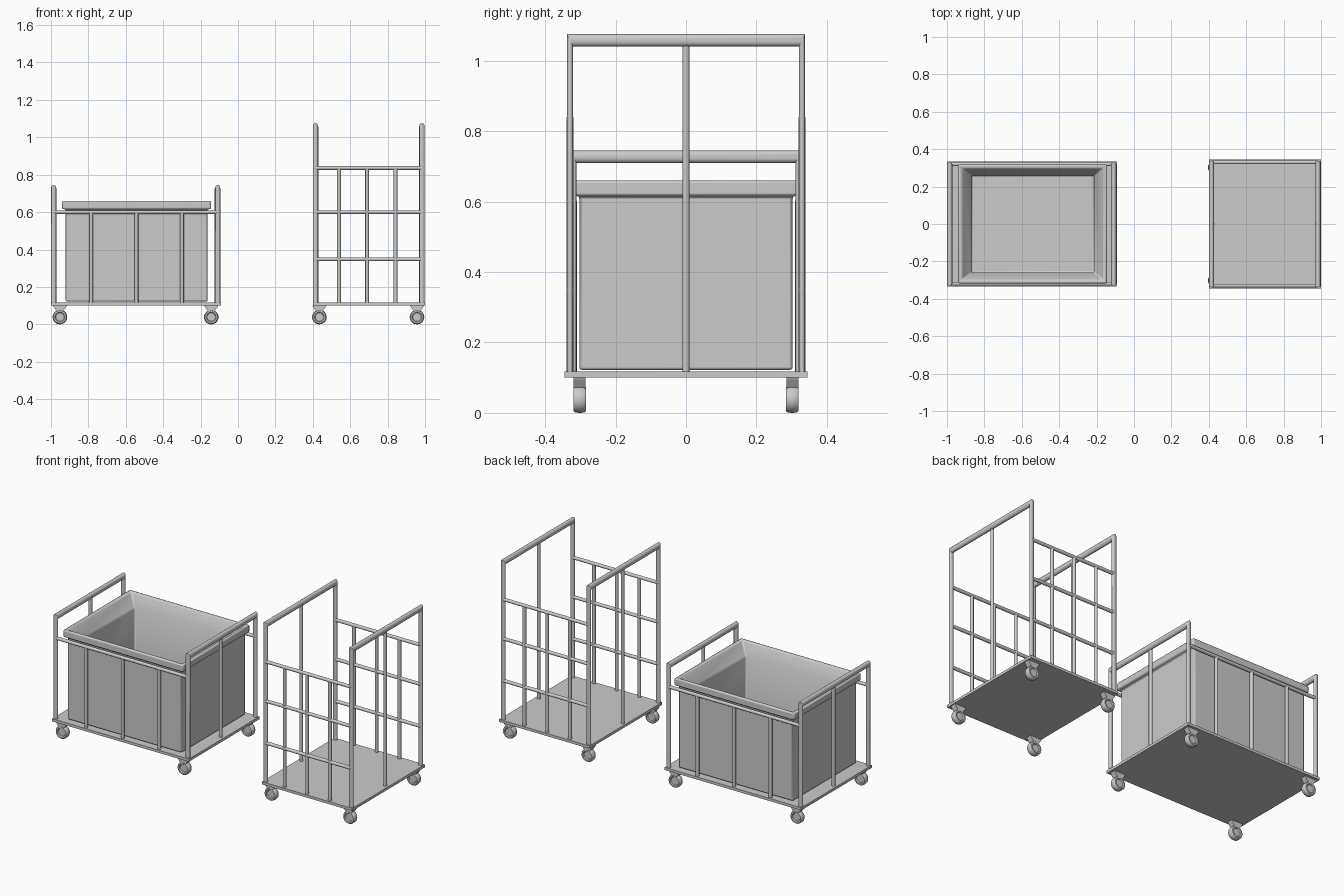
import bpy, bmesh
from math import sin, cos, pi, radians
from mathutils import Vector

if "Cube" in bpy.data.objects:
    bpy.data.objects.remove(bpy.data.objects["Cube"])


def make(name, rings, caps=True, smooth=40, bevel=0):
    """Skin a list of equally sized vertex rings into one object."""
    bm = bmesh.new()
    rows = [[bm.verts.new(p) for p in r] for r in rings]
    n = len(rows[0])
    for a, b in zip(rows, rows[1:]):
        for i in range(n):
            j = (i + 1) % n
            bm.faces.new((a[i], a[j], b[j], b[i]))
    if caps:
        bm.faces.new(rows[0])
        bm.faces.new(rows[-1])
    bmesh.ops.recalc_face_normals(bm, faces=bm.faces)
    me = bpy.data.meshes.new(name)
    bm.to_mesh(me)
    bm.free()
    ob = bpy.data.objects.new(name, me)
    bpy.context.collection.objects.link(ob)
    if bevel:
        m = ob.modifiers.new("bevel", 'BEVEL')
        m.width, m.segments, m.limit_method = bevel, 2, 'ANGLE'
    bpy.ops.object.select_all(action='DESELECT')
    ob.select_set(True)
    bpy.context.view_layer.objects.active = ob
    if smooth:
        bpy.ops.object.shade_smooth_by_angle(angle=radians(smooth))
    return ob


def rect(cx, hx, hy, z):
    return [(cx + sx * hx, sy * hy, z) for sx, sy in ((-1, -1), (1, -1), (1, 1), (-1, 1))]


def tube(name, a, b, r=0.01, n=16):
    a, b = Vector(a), Vector(b)
    q = (b - a).to_track_quat('Z', 'Y')
    ring = [q @ Vector((r * cos(2 * pi * i / n), r * sin(2 * pi * i / n), 0)) for i in range(n)]
    make(name, [[p + v for v in ring] for p in (a, b)])


def end_frame(name, x, y, top, n=20):
    """U-shaped handle of flattened tube with mitred corners."""
    rx, ry, rz = 0.0138, 0.009, 0.0175
    rings = []
    for s, z, k in ((-1, 0.115, 0), (-1, top - rz, 1), (1, top - rz, 1), (1, 0.115, 0)):
        rings.append([(x + rx * cos(2 * pi * i / n),
                       s * (y + ry * sin(2 * pi * i / n)),
                       z + k * rz * sin(2 * pi * i / n)) for i in range(n)])
    make(name, rings)


def caster(name, x, y):
    n, zc = 28, 0.039
    # wheel with crowned tread and recessed hub
    prof = [(0.008, -0.012), (0.022, -0.012), (0.026, -0.018), (0.034, -0.018), (0.038, -0.012),
            (0.039, 0), (0.038, 0.012), (0.034, 0.018), (0.026, 0.018), (0.022, 0.012), (0.008, 0.012)]
    make(name + "_wheel", [[(x + r * cos(2 * pi * i / n), y + o, zc + r * sin(2 * pi * i / n))
                            for i in range(n)] for r, o in prof])
    # tapered mounting bracket
    make(name + "_bracket", [rect(x, 0.038, 0.017, 0.102), rect(x, 0.034, 0.017, 0.094),
                             rect(x, 0.016, 0.017, 0.068)], smooth=0)
    for v in bpy.context.object.data.vertices:
        v.co.y += y


def cart(name, x0, x1, hy, top, rails, uprights, wheels):
    cx, hx = (x0 + x1) / 2, (x1 - x0) / 2
    fy = hy - 0.0155
    # platform
    make(name + "_platform", [rect(cx, hx, hy, 0.101), rect(cx, hx, hy, 0.117)], smooth=0)
    # end handles with centre posts
    for side, x, d in (("left", x0 + 0.0145, 1), ("right", x1 - 0.0165, -1)):
        end_frame(f"{name}_{side}_handle", x, fy, top)
        px = x + d * 0.006
        tube(f"{name}_{side}_centre_post", (px, 0, 0.115), (px, 0, top - 0.018))
    # side rails and uprights
    for side, y in (("front", -fy), ("back", fy)):
        for z in rails:
            tube(f"{name}_{side}_rail", (x0 + 0.015, y, z), (x1 - 0.017, y, z))
        for x in uprights:
            tube(f"{name}_{side}_upright", (x, y, 0.115), (x, y, rails[0]))
        # casters
        for x in wheels:
            caster(f"{name}_{side}_caster", x, 0.302 if y > 0 else -0.302)


cart("bin_cart", -1.0, -0.092, 0.335, 0.745, [0.60], [-0.785, -0.543, -0.30], [-0.952, -0.143])
cart("cage_cart", 0.40, 1.0, 0.345, 1.076, [0.836, 0.60, 0.348], [0.54, 0.69, 0.842], [0.435, 0.957])

# open bin with thick sloped rim
c = -0.542
make("bin", [rect(c, *r) for r in (
    (0.379, 0.303, 0.122), (0.379, 0.303, 0.616), (0.398, 0.318, 0.616), (0.398, 0.318, 0.66),
    (0.380, 0.300, 0.66), (0.327, 0.26, 0.59), (0.327, 0.26, 0.15))], bevel=0.008)
